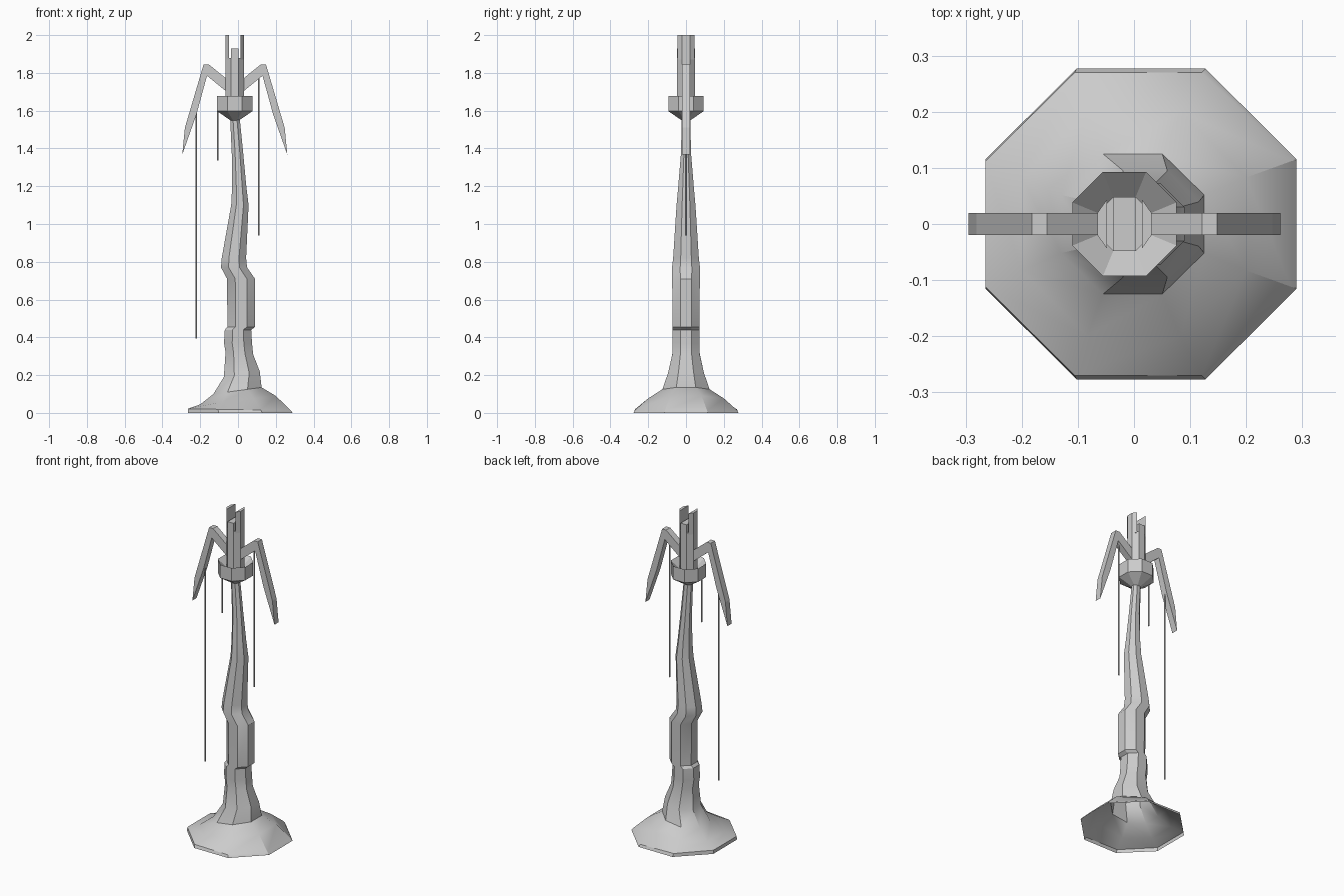
import bpy, bmesh, math

if "Cube" in bpy.data.objects:
    bpy.data.objects.remove(bpy.data.objects["Cube"])

AX = -0.017  # x axis of the head of the tower


def finish(bm, name, smooth=None):
    bmesh.ops.recalc_face_normals(bm, faces=bm.faces)
    me = bpy.data.meshes.new(name)
    bm.to_mesh(me)
    bm.free()
    ob = bpy.data.objects.new(name, me)
    bpy.context.collection.objects.link(ob)
    if smooth:
        bpy.context.view_layer.objects.active = ob
        ob.select_set(True)
        bpy.ops.object.shade_smooth_by_angle(angle=math.radians(smooth))
        ob.select_set(False)
    return ob


def loft(name, rings, smooth=None, closed=False):
    """Octagonal loft; ring = (left x, left z, right x, right z, half depth)."""
    bm = bmesh.new()
    loops = []
    for xl, zl, xr, zr, ry in rings:
        loop = []
        for i in range(8):
            a = math.radians(22.5 + 45 * i)
            u = math.cos(a) / math.cos(math.radians(22.5))
            v = math.sin(a) / math.cos(math.radians(22.5))
            t = (u + 1) / 2
            loop.append(bm.verts.new((xl + (xr - xl) * t, ry * v, zl + (zr - zl) * t)))
        loops.append(loop)
    pairs = list(zip(loops, loops[1:]))
    for a, b in pairs:
        for i in range(8):
            j = (i + 1) % 8
            bm.faces.new((a[i], a[j], b[j], b[i]))
    if closed:
        bm.faces.new(loops[0])
        bm.faces.new(loops[-1])
    return finish(bm, name, smooth)


def extrude(name, pts, place, vec):
    """Flat outline pushed along a vector."""
    bm = bmesh.new()
    f = bm.faces.new([bm.verts.new(place(p, q)) for p, q in pts])
    r = bmesh.ops.extrude_face_region(bm, geom=[f], use_keep_orig=True)
    vs = [e for e in r['geom'] if isinstance(e, bmesh.types.BMVert)]
    bmesh.ops.translate(bm, verts=vs, vec=vec)
    return finish(bm, name)


# Crooked trunk with flared, open foot
loft("trunk", [
    (-.265, 0, .29, 0, .277),
    (-.265, .022, .28, .012, .27),
    (-.20, .045, .20, .09, .20),
    (-.13, .10, .125, .135, .125),
    (-.075, .19, .115, .22, .095),
    (-.066, .32, .08, .31, .072),
    (-.074, .37, .074, .37, .072),
    (-.07, .44, .07, .44, .072),
    (-.056, .455, .09, .455, .072),
    (-.058, .71, .09, .71, .073),
    (-.09, .77, .048, .77, .074),
    (-.086, .82, .043, .82, .068),
    (-.036, 1.10, .056, 1.10, .05),
    (-.031, 1.20, .044, 1.20, .041),
    (-.033, 1.37, .028, 1.37, .027),
    (-.042, 1.57, .008, 1.57, .022),
], smooth=30)

# Collar: tapered underside, upright band, dished top
loft("collar", [(AX - r, z, AX + r, z, r) for r, z in
                [(.022, 1.548), (.093, 1.597), (.093, 1.678), (.045, 1.63)]],
     closed=True)

# Octagonal head tube
h, c = .048, .02
loft("head_tube", [(AX - h, z, AX + h, z, h) for z in (1.61, 1.88)], closed=True)
# Raised middle slab and two taller side wings
extrude("middle_slab", [(-c, -h), (c, -h), (c, h), (-c, h)],
        lambda x, y: (AX + x, y, 1.87), (0, 0, .06))
for s, side in ((-1, "left"), (1, "right")):
    extrude(side + "_wing", [(h, -c), (h, c), (.031, .044), (.031, -.044)],
            lambda x, y: (AX + s * x, y, 1.87), (0, 0, .13))

# Bent drooping arms
arm = [(.035, 1.76), (.045, 1.77), (.138, 1.845), (.165, 1.845), (.264, 1.51),
       (.278, 1.367), (.203, 1.58), (.147, 1.785), (.043, 1.70), (.035, 1.70)]
for s, side in ((-1, "left"), (1, "right")):
    extrude(side + "_arm", arm, lambda x, z: (AX + s * x, -.02, z), (0, .04, 0))

# Hanging cables
for i, (x, z0, z1) in enumerate([(-.222, .395, 1.62), (-.107, 1.335, 1.62), (.11, .94, 1.80)]):
    r = .004
    loft(f"cable_{i + 1}", [(x - r, z, x + r, z, r) for z in (z0, z1)], closed=True)

# Centre the foot on the origin
for ob in bpy.data.objects:
    ob.location.x = 0
